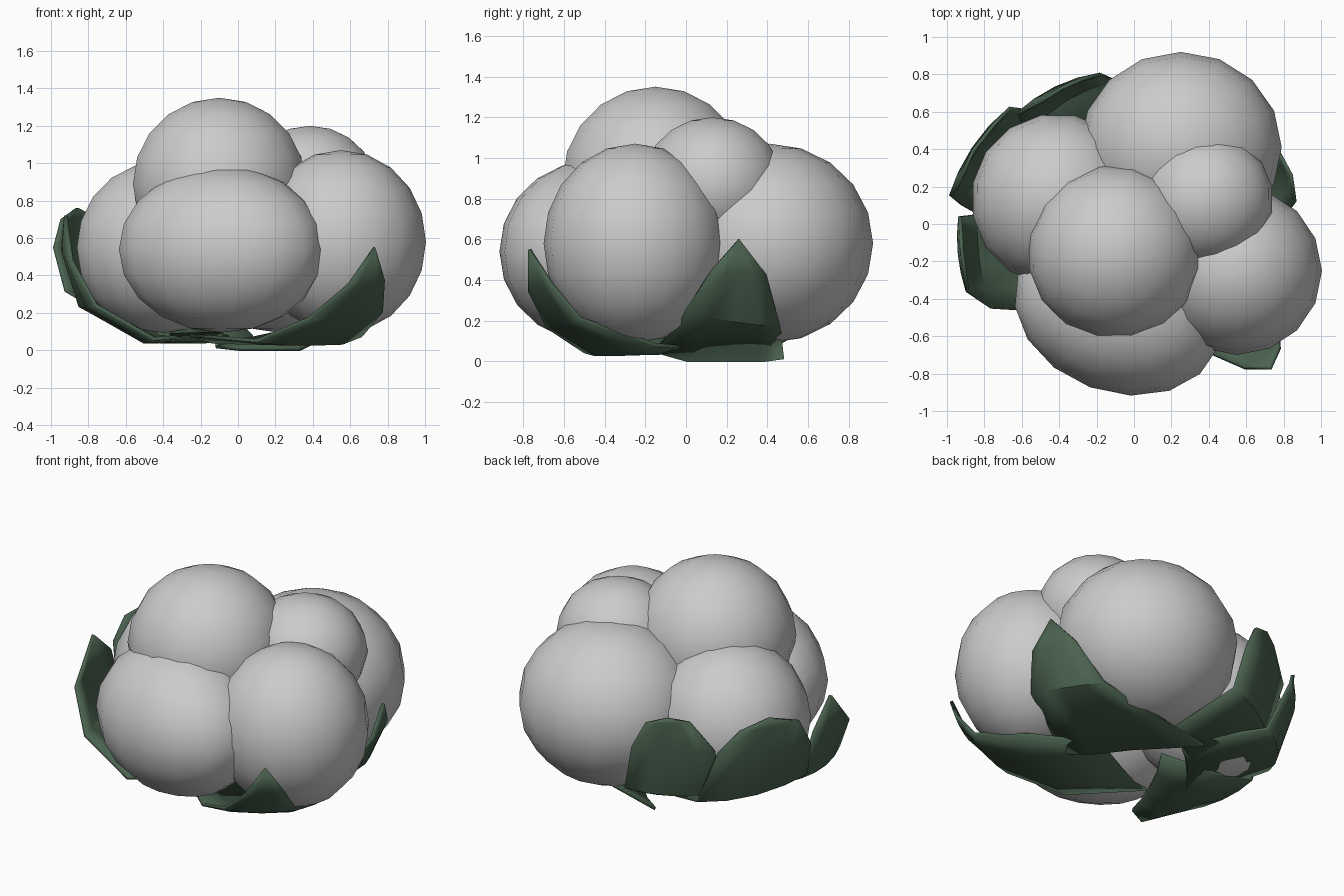
import bpy
import bmesh
from math import radians
from mathutils import Vector

if "Cube" in bpy.data.objects:
    bpy.data.objects.remove(bpy.data.objects["Cube"])

green = bpy.data.materials.new("leaf_green")
green.diffuse_color = (0.07, 0.125, 0.08, 1)
green.use_nodes = True
green.node_tree.nodes["Principled BSDF"].inputs["Base Color"].default_value = green.diffuse_color
HEAD = Vector((0, 0, 0.55))


def smooth(ob, angle):
    bpy.ops.object.select_all(action='DESELECT')
    ob.select_set(True)
    bpy.context.view_layer.objects.active = ob
    bpy.ops.object.shade_smooth_by_angle(angle=angle)


# Florets: overlapping rounded lumps (centre, radii, turn)
florets = {
    "top_floret": ((-0.10, -0.15, 0.89), (0.47, 0.465, 0.46), 11),
    "front_floret": ((-0.085, -0.465, 0.54), (0.57, 0.435, 0.445), -20),
    "right_floret": ((0.55, -0.25, 0.58), (0.455, 0.45, 0.49), 0),
    "back_floret": ((0.25, 0.41, 0.58), (0.54, 0.51, 0.49), 0),
    "left_floret": ((-0.41, 0.13, 0.55), (0.46, 0.46, 0.46), 11),
    "small_floret": ((0.385, 0.13, 0.87), (0.36, 0.35, 0.33), 11),
}
for name, (centre, radii, turn) in florets.items():
    bpy.ops.mesh.primitive_uv_sphere_add(segments=16, ring_count=10, location=centre)
    ob = bpy.context.object
    ob.name = name
    ob.scale = radii
    ob.rotation_euler.z = radians(turn)
    smooth(ob, 1.2)


# Leaf: rows between two edges, bulged around the head, closing at a tip
def leaf(name, tip, left, right, columns=5):
    bm = bmesh.new()
    rows = []
    for a, b in zip(left, right):
        a, b = Vector(a), Vector(b)
        row = []
        for i in range(columns):
            t = i / (columns - 1)
            p = a.lerp(b, t) - HEAD
            size = (a - HEAD).length * (1 - t) + (b - HEAD).length * t
            p = HEAD + p.normalized() * size
            p.z = max(p.z, min(a.z, b.z) - 0.015)
            row.append(bm.verts.new(p))
        rows.append(row)
    top = bm.verts.new(tip)
    for i in range(columns - 1):
        bm.faces.new((rows[0][i], rows[0][i + 1], top))
        for lo, hi in zip(rows[1:], rows):
            bm.faces.new((lo[i], lo[i + 1], hi[i + 1], hi[i]))
    bmesh.ops.recalc_face_normals(bm, faces=bm.faces)
    mesh = bpy.data.meshes.new(name)
    bm.to_mesh(mesh)
    bm.free()
    ob = bpy.data.objects.new(name, mesh)
    bpy.context.collection.objects.link(ob)
    mesh.materials.append(green)
    smooth(ob, 0.7)
    mod = ob.modifiers.new("thickness", 'SOLIDIFY')
    mod.thickness = 0.02
    mod.offset = 0


# Five leaves cupping the head, edges listed from tip to base
leaf("front_right_leaf", (0.73, -0.77, 0.55),
     [(0.59, -0.77, 0.35), (0.38, -0.68, 0.17), (0.10, -0.50, 0.05), (-0.26, -0.20, 0.08)],
     [(0.78, -0.66, 0.38), (0.77, -0.52, 0.21), (0.66, -0.15, 0.08), (0.30, 0.08, 0.06)])
leaf("right_leaf", (0.84, 0.26, 0.60),
     [(0.86, 0.12, 0.44), (0.77, 0.00, 0.25), (0.41, -0.15, 0.05)],
     [(0.77, 0.39, 0.43), (0.61, 0.46, 0.18), (-0.12, 0.48, 0.02)])
leaf("back_leaf", (-0.38, 0.73, 0.76),
     [(-0.26, 0.78, 0.72), (-0.18, 0.80, 0.56), (-0.11, 0.77, 0.27), (0.08, 0.42, 0.07)],
     [(-0.49, 0.66, 0.74), (-0.62, 0.59, 0.56), (-0.58, 0.48, 0.26), (-0.42, 0.05, 0.08)])
leaf("left_back_leaf", (-0.86, 0.39, 0.76),
     [(-0.75, 0.53, 0.70), (-0.66, 0.62, 0.57), (-0.50, 0.60, 0.22), (-0.05, 0.35, 0.07)],
     [(-0.94, 0.21, 0.70), (-0.98, 0.15, 0.55), (-0.92, 0.10, 0.32), (-0.48, -0.15, 0.06)])
leaf("left_front_leaf", (-0.92, -0.14, 0.72),
     [(-0.93, 0.04, 0.56), (-0.84, 0.05, 0.25), (-0.45, 0.20, 0.08), (-0.08, 0.15, 0.09)],
     [(-0.89, -0.36, 0.48), (-0.76, -0.45, 0.24), (-0.45, -0.47, 0.06), (-0.34, -0.42, 0.07)])
